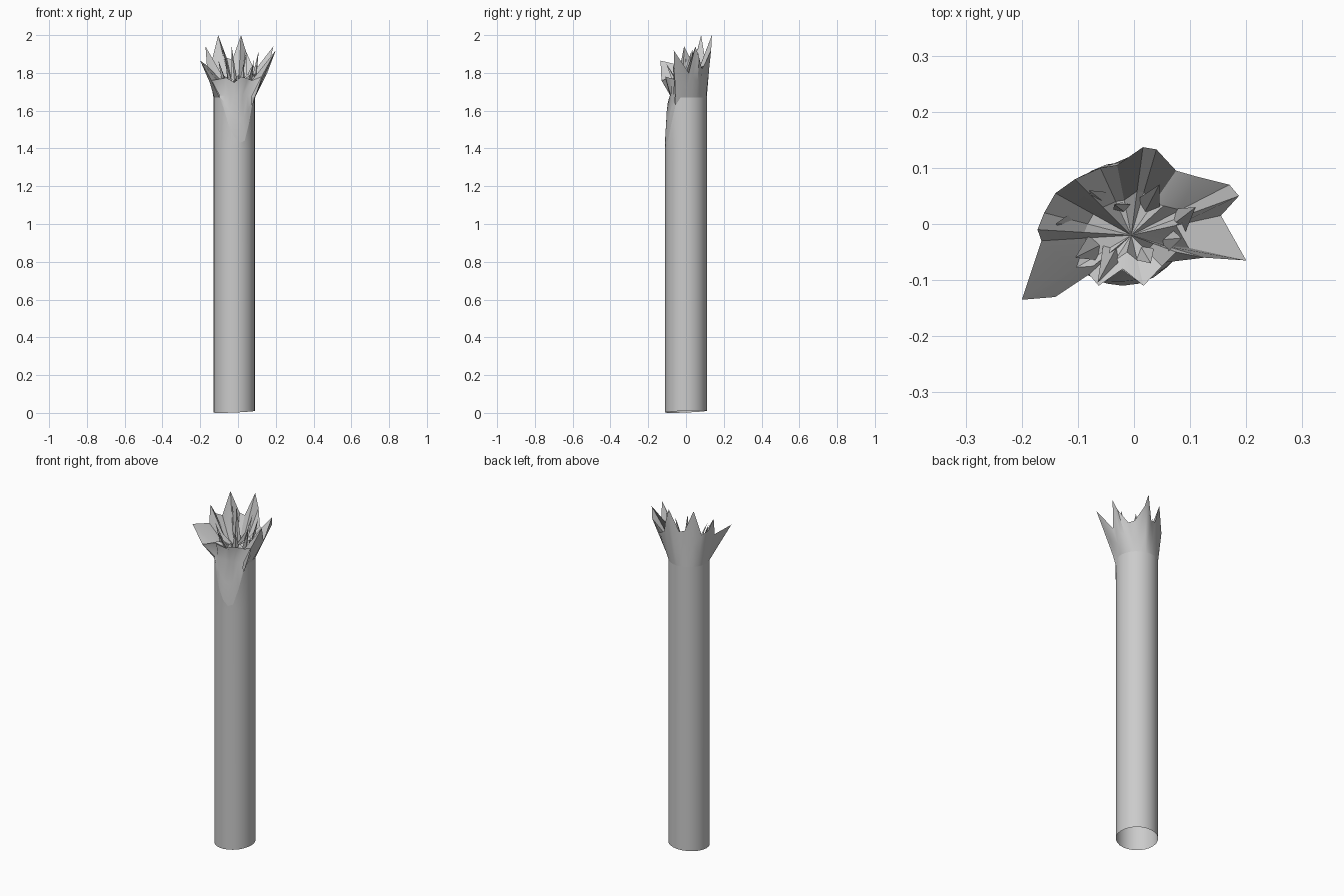
import bpy
import bmesh
import math
from mathutils import Vector

cube = bpy.data.objects.get("Cube")
if cube:
    bpy.data.objects.remove(cube, do_unlink=True)

wood = bpy.data.materials.new("pale grey wood")
wood.use_nodes = True
GREY = (0.6, 0.6, 0.6, 1)
wood.diffuse_color = GREY
wood.node_tree.nodes["Principled BSDF"].inputs["Base Color"].default_value = GREY

R, AXIS = 0.11, Vector((-0.02, 0, 0))
HEART = Vector((-0.005, -0.02, 1.74))

# Torn rim, counter-clockwise from +x, one point per column
RIM = [Vector(p) for p in (
    (.155, .015, 1.8), (.187, .05, 1.94), (.17, .07, 1.88), (.11, .085, 1.82),
    (.075, .095, 1.84), (.04, .133, 1.92), (.016, .137, 2), (-.03, .105, 1.87),
    (-.06, .1, 1.88), (-.105, .08, 2), (-.14, .055, 1.86), (-.16, .02, 1.88),
    (-.172, -.01, 1.94), (-.165, -.03, 1.84), (-.2, -.135, 1.865), (-.14, -.13, 1.76),
    (-.08, -.09, 1.77), (-.063, -.11, 1.775), (-.02, -.08, 1.75), (.017, -.11, 1.78),
    (.05, -.075, 1.77), (.075, -.05, 1.76), (.125, -.06, 1.78), (.2, -.065, 1.92))]
N = len(RIM)

# Top of the bark where the front strip has peeled away
SCAR_FIRST, SCAR_LAST = 15, 22
SCAR_Z = (1.67, 1.61, 1.52, 1.46, 1.43, 1.44, 1.53, 1.63)


def on_tube(i, z, scale=1):
    a = math.tau * i / N
    return AXIS + Vector((R * scale * math.cos(a), R * scale * math.sin(a), z))


def bark_top(i):
    return SCAR_Z[i - SCAR_FIRST] if SCAR_FIRST <= i <= SCAR_LAST else 1.67


def make_object(name, bm, angle):
    mesh = bpy.data.meshes.new(name)
    bm.to_mesh(mesh)
    bm.free()
    mesh.materials.append(wood)
    obj = bpy.data.objects.new(name, mesh)
    bpy.context.collection.objects.link(obj)
    bpy.ops.object.select_all(action="DESELECT")
    obj.select_set(True)
    bpy.context.view_layer.objects.active = obj
    bpy.ops.object.shade_smooth_by_angle(angle=math.radians(angle))


def loft(name, rings, closed=True, angle=40):
    """Skin rows of points, given bottom to top and counter-clockwise."""
    bm = bmesh.new()
    rows = [[bm.verts.new(p) for p in ring] for ring in rings]
    n = len(rows[0])
    for low, high in zip(rows, rows[1:]):
        for i in range(n if closed else n - 1):
            j = (i + 1) % n
            bm.faces.new((low[i], low[j], high[j], high[i]))
    make_object(name, bm, angle)


# Open-ended trunk tube with a slightly slanted foot
foot = [on_tube(i, 0) for i in range(N)]
for p in foot:
    p.z = 0.007 + 0.03 * (p.x + p.y + 0.02) * 1.4
low = min(p.z for p in foot)
for p in foot:
    p.z -= low
loft("trunk_bark", [foot, [on_tube(i, 1.4) for i in range(N)],
                    [on_tube(i, bark_top(i)) for i in range(N)]])

# Flared bark around the sides and back
side = [i % N for i in range(SCAR_LAST, SCAR_FIRST + N + 1)]
base = [on_tube(i, bark_top(i)) for i in side]
tops = [RIM[i] for i in side]
loft("flared_bark", [base, [b.lerp(t, 0.4) for b, t in zip(base, tops)], tops], False, 50)

# Peeled scar at the front, leaning in and then out under the rim
front = range(SCAR_FIRST, SCAR_LAST + 1)
edge = [on_tube(i, bark_top(i)) for i in front]
inset = []
for k, i in enumerate(front):
    depth = math.sin(math.pi * k / (len(front) - 1))
    inset.append(on_tube(i, 1.68, 1 - 0.25 * depth))
loft("peeled_scar", [edge, [a.lerp(b, 0.5) + Vector((0, -0.006, 0)) for a, b in zip(edge, inset)],
                     inset, [RIM[i] for i in front]], False, 60)

# Broken heartwood bowl, folded into radial ridges
bm = bmesh.new()
rim = [bm.verts.new(p) for p in RIM]
mid = []
for i, p in enumerate(RIM):
    q = HEART.lerp(p, 0.5)
    q.z = min(q.z, 1.77) + (0.025 if i % 3 == 0 else -0.015)
    mid.append(bm.verts.new(q))
heart = bm.verts.new(HEART)
for i in range(N):
    j = (i + 1) % N
    bm.faces.new((rim[i], rim[j], mid[j], mid[i]))
    bm.faces.new((mid[i], mid[j], heart))
make_object("broken_heartwood", bm, 25)

# Upright splinters: base x, base y, tip x, tip y, tip z, half width
SPLINTERS = ((-.1, .005, -.14, .0, 1.88, .03), (-.05, .04, -.08, .06, 1.93, .025),
             (-.02, .03, -.035, .035, 1.95, .018), (.025, .03, .045, .07, 1.91, .025),
             (.08, .0, .11, .03, 1.92, .028), (.06, -.03, .085, -.025, 1.87, .024),
             (-.07, -.04, -.105, -.06, 1.87, .026), (.02, -.05, .03, -.07, 1.85, .022),
             (-.04, -.05, -.065, -.105, 1.85, .022))
for k, (x, y, tx, ty, tz, w) in enumerate(SPLINTERS):
    bm = bmesh.new()
    out = Vector((x, y, 0)) - Vector((HEART.x, HEART.y, 0))
    out.normalize()
    across = Vector((-out.y, out.x, 0))
    root = Vector((x, y, 1.74))
    ring = [bm.verts.new(root + d) for d in
            (out * w * 0.5, across * w, out * w * -0.5, across * -w)]
    tip = bm.verts.new((tx, ty, tz))
    for i in range(4):
        bm.faces.new((ring[i], ring[(i + 1) % 4], tip))
    make_object(f"splinter_{k + 1}", bm, 20)
